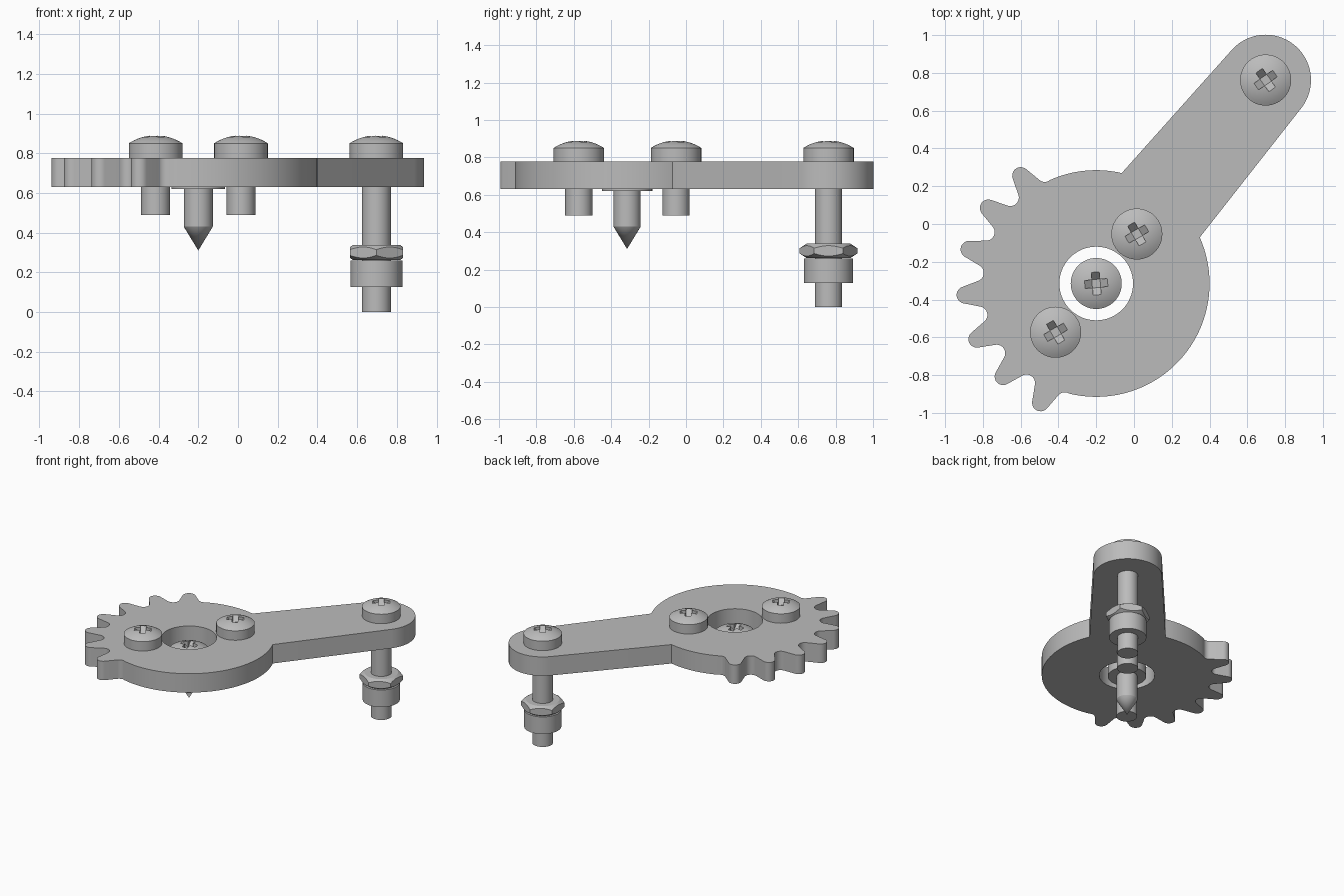
import bpy, bmesh
from math import sin, cos, pi, radians, asin, acos, atan2, hypot
from mathutils import Matrix, Vector

if "Cube" in bpy.data.objects:
    bpy.data.objects.remove(bpy.data.objects["Cube"], do_unlink=True)

steel = bpy.data.materials.new("plain_grey")
steel.use_nodes = True
GREY = (0.5, 0.5, 0.5, 1)
steel.diffuse_color = GREY
steel.node_tree.nodes["Principled BSDF"].inputs["Base Color"].default_value = GREY

HUB = Vector((-0.2, -0.315))
PIN = Vector((0.697, 0.762))
HUB_R, ARM_R = 0.6, 0.24
PLATE_LOW, PLATE_TOP = 0.63, 0.777
HEAD_R, SHAFT_R = 0.135, 0.073


def finish(name, bm):
    bmesh.ops.recalc_face_normals(bm, faces=bm.faces)
    mesh = bpy.data.meshes.new(name)
    bm.to_mesh(mesh)
    bm.free()
    obj = bpy.data.objects.new(name, mesh)
    bpy.context.collection.objects.link(obj)
    mesh.materials.append(steel)
    return obj


def prism(name, outline, low, high):
    bm = bmesh.new()
    face = bm.faces.new([bm.verts.new((x, y, low)) for x, y in outline])
    up = bmesh.ops.extrude_face_region(bm, geom=[face])["geom"]
    verts = [v for v in up if isinstance(v, bmesh.types.BMVert)]
    bmesh.ops.translate(bm, verts=verts, vec=(0, 0, high - low))
    return finish(name, bm)


def lathe(name, profile, centre, steps=64):
    bm = bmesh.new()
    verts = [bm.verts.new((r, 0, z)) for r, z in profile]
    edges = [bm.edges.new(pair) for pair in zip(verts, verts[1:])]
    bmesh.ops.spin(bm, geom=verts + edges, cent=(0, 0, 0), axis=(0, 0, 1),
                   angle=2 * pi, steps=steps)
    bmesh.ops.remove_doubles(bm, verts=bm.verts, dist=1e-5)
    bmesh.ops.translate(bm, verts=bm.verts, vec=(centre[0], centre[1], 0))
    return finish(name, bm)


def boolean(obj, cutter, operation="DIFFERENCE"):
    cutter.hide_render = True
    mod = obj.modifiers.new("cut", "BOOLEAN")
    mod.object, mod.operation, mod.solver = cutter, operation, "EXACT"
    bpy.context.view_layer.objects.active = obj
    bpy.ops.object.modifier_apply(modifier=mod.name)
    bpy.data.objects.remove(cutter, do_unlink=True)


def smooth(obj):
    bpy.ops.object.select_all(action="DESELECT")
    obj.select_set(True)
    bpy.context.view_layer.objects.active = obj
    bpy.ops.object.shade_smooth_by_angle(angle=radians(30))


def arc(centre, radius, start, end, steps):
    angles = [radians(start + (end - start) * i / steps) for i in range(steps + 1)]
    return [centre + Vector((cos(a), sin(a))) * radius for a in angles]


def hub_point(angle, radius):
    return HUB + Vector((cos(radians(angle)), sin(radians(angle)))) * radius


# Gear plate outline: rounded teeth joined to rounded valleys by straight flanks
FILLET, TIP_AT, VALLEY_AT, PITCH = 0.045, 0.697, 0.643, 20


def flank_angle(tooth, side):
    tip = hub_point(tooth, TIP_AT)
    gap = hub_point(tooth + side * PITCH / 2, VALLEY_AT) - tip
    towards = atan2(gap.y, gap.x)
    swing = acos(2 * FILLET / hypot(*gap))
    return (towards - side * swing) * 180 / pi


def sweep(centre, start, end, ccw):
    turn = (end - start) % 360
    return arc(centre, FILLET, start, start + (turn if ccw else turn - 360), 10)


outline = arc(PIN, ARM_R, -37.5, 138, 40)
outline += arc(HUB, HUB_R, 77, 114, 16)
teeth = [125 + PITCH * i for i in range(7)]
for tooth in teeth:
    enter, leave = flank_angle(tooth, -1), flank_angle(tooth, 1)
    valley = hub_point(tooth - PITCH / 2, VALLEY_AT)
    if tooth == teeth[0]:
        start = tooth - PITCH / 2 + 180
    else:
        start = flank_angle(tooth - PITCH, 1) + 180
    outline += sweep(valley, start, enter + 180, False)
    outline += sweep(hub_point(tooth, TIP_AT), enter, leave, True)
last = teeth[-1]
outline += sweep(hub_point(last + PITCH / 2, VALLEY_AT), flank_angle(last, 1) + 180,
                 last + PITCH / 2 + 180, False)
outline += arc(HUB, HUB_R, last + PITCH / 2 + 1, 384, 60)

plate = prism("gear_arm_plate", outline, PLATE_LOW, PLATE_TOP)
hole = lathe("hole_cutter", [(0, 0.5), (0.195, 0.5), (0.195, 0.9), (0, 0.9)], HUB)
boolean(plate, hole)
smooth(plate)


# Domed screws with a cross recess whose arms slope to the middle
def screw(name, centre, seat, tail, turn):
    rim, rise = seat + 0.073, 0.04
    ball = (HEAD_R ** 2 + rise ** 2) / (2 * rise)
    edge = asin(HEAD_R / ball)
    dome = [(ball * sin(edge * (1 - i / 8)), rim + rise - ball * (1 - cos(edge * (1 - i / 8))))
            for i in range(8)]
    crown = rim + rise
    profile = tail + [(SHAFT_R, seat), (HEAD_R, seat)] + dome + [(0, crown)]
    obj = lathe(name, profile, centre)
    for quarter in (0, 90):
        wedge = prism("recess_cutter", [(-0.1, 0.03), (-0.022, -0.045),
                                        (0.022, -0.045), (0.1, 0.03)], -0.021, 0.021)
        wedge.data.transform(Matrix.Translation((centre[0], centre[1], crown))
                             @ Matrix.Rotation(radians(turn + quarter), 4, "Z")
                             @ Matrix.Rotation(pi / 2, 4, "X"))
        boolean(obj, wedge)
    smooth(obj)


short_tail = [(0, 0.49), (SHAFT_R, 0.49)]
screw("upper_plate_screw", (0.015, -0.053), PLATE_TOP, short_tail, 30)
screw("lower_plate_screw", (-0.415, -0.573), PLATE_TOP, short_tail, 30)
screw("pointed_hub_screw", HUB, 0.62, [(0, 0.31), (SHAFT_R, 0.43)], 5)
screw("long_arm_screw", PIN, PLATE_TOP, [(0, 0), (SHAFT_R, 0)], 35)

# Hex nut with turned chamfers, and the collar below it
NUT_LOW, NUT_TOP, NUT_R = 0.262, 0.338, 0.154
nut = prism("hex_nut", arc(PIN, NUT_R, 30, 330, 5), NUT_LOW, NUT_TOP)
chamfer = lathe("chamfer_cutter", [(0, NUT_LOW), (0.118, NUT_LOW), (0.16, NUT_LOW + 0.028),
                                   (0.16, NUT_TOP - 0.028), (0.118, NUT_TOP), (0, NUT_TOP)], PIN)
boolean(nut, chamfer, "INTERSECT")
smooth(nut)
collar = lathe("round_collar", [(0, 0.127), (0.131, 0.127), (0.131, 0.26), (0, 0.26)], PIN)
smooth(collar)
